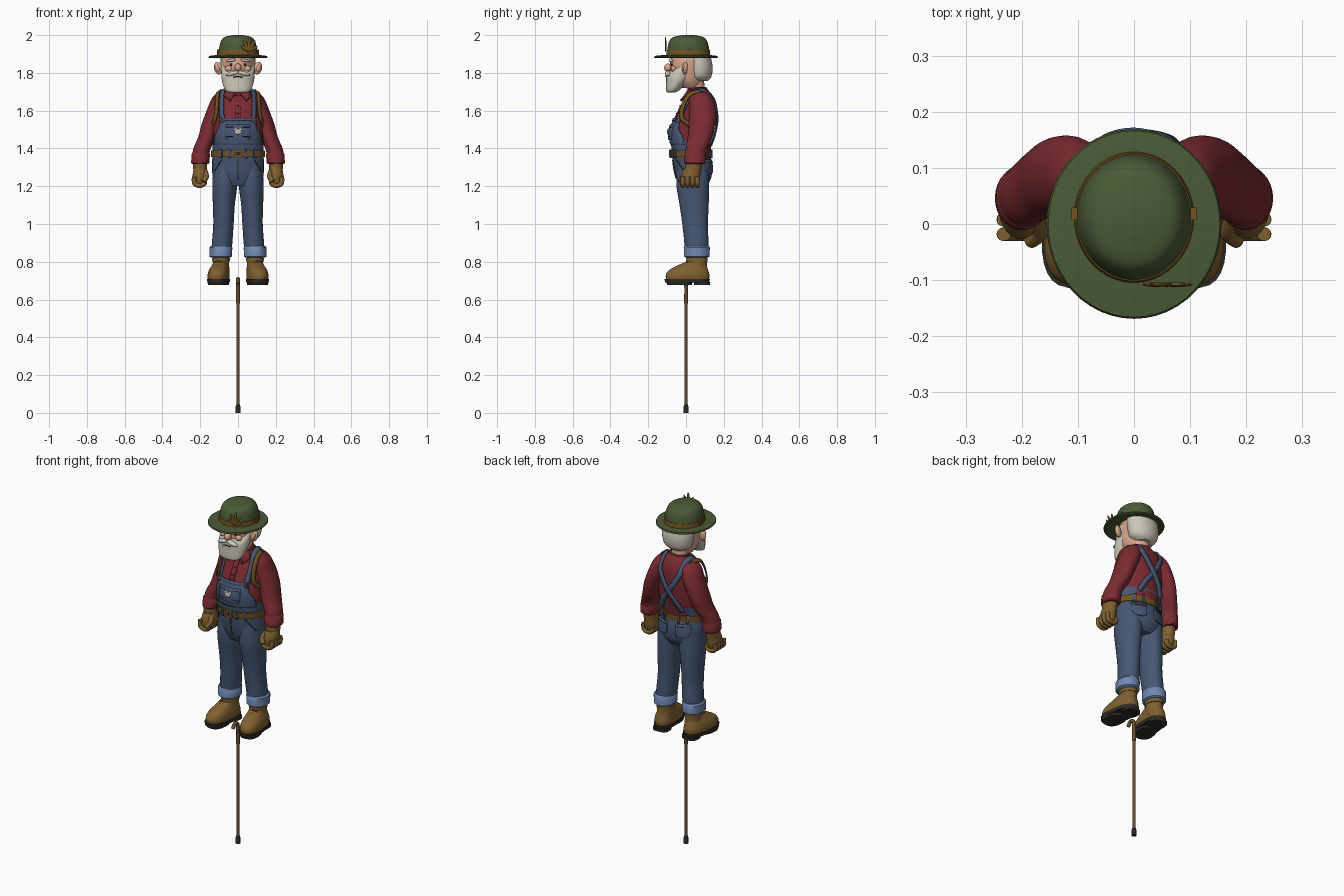
import bpy, bmesh
from math import sin, cos, pi, radians
from mathutils import Vector, Matrix

cube = bpy.data.objects.get("Cube")
if cube:
    bpy.data.objects.remove(cube)


def material(name, code):
    rgb = [int(code[i:i + 2], 16) / 255 for i in (0, 2, 4)]
    col = [c / 12.92 if c < .04 else ((c + .055) / 1.055) ** 2.4 for c in rgb] + [1]
    m = bpy.data.materials.new(name)
    m.use_nodes = True
    m.diffuse_color = col
    m.node_tree.nodes["Principled BSDF"].inputs["Base Color"].default_value = col
    return m


RED = material("red shirt", "7A2A30")
GREEN = material("green felt", "4A5A36")
DENIM = material("denim", "465774")
PALE = material("pale denim", "7088B4")
TAN = material("tan leather", "80602F")
DARK = material("dark rubber", "2E2A24")
SKIN = material("skin", "DDA78C")
HAIR = material("white hair", "CFC8BA")
BROWN = material("brown leather", "74521F")
WOOD = material("wood", "6B4C2C")


def finish(name, bm, mat, thick=0, angle=40):
    bmesh.ops.recalc_face_normals(bm, faces=bm.faces[:])
    me = bpy.data.meshes.new(name)
    bm.to_mesh(me)
    bm.free()
    me.materials.append(mat)
    ob = bpy.data.objects.new(name, me)
    bpy.context.collection.objects.link(ob)
    if thick:
        mod = ob.modifiers.new("thickness", "SOLIDIFY")
        mod.thickness, mod.offset = thick, 0
    bpy.ops.object.select_all(action="DESELECT")
    bpy.context.view_layer.objects.active = ob
    ob.select_set(True)
    bpy.ops.object.shade_smooth_by_angle(angle=radians(angle))
    return ob


def spline(keys, steps=5):
    """Smooth curve through tuples of any length."""
    k = [Vector(v) for v in keys]
    k = [k[0]] + k + [k[-1]]
    out = []
    for a, b, c, d in zip(k, k[1:], k[2:], k[3:]):
        for i in range(steps):
            t = i / steps
            out.append(b + (c - a) * (t / 2) + (2 * a - 5 * b + 4 * c - d) * (t * t / 2)
                       + (3 * b - a - 3 * c + d) * (t ** 3 / 2))
    return out + [k[-1]]


def bridge(bm, rows, closed):
    for a, b in zip(rows, rows[1:]):
        n = len(a)
        for i in range(n if closed else n - 1):
            j = (i + 1) % n
            bm.faces.new((a[i], a[j], b[j], b[i]))


def loft(name, rings, mat, smooth=True, n=28, power=2, side=1, turn=0):
    """Stack of level ellipses given as x, y, z, x radius, y radius."""
    bm = bmesh.new()
    rows = []
    for x, y, z, rx, ry in (spline(rings) if smooth else rings):
        row = []
        for i in range(n):
            c, s = cos(2 * pi * i / n), sin(2 * pi * i / n)
            u, v = [(1 if q > 0 else -1) * abs(q) ** (2 / power) for q in (c, s)]
            row.append(bm.verts.new((side * (x + rx * u), y + ry * v, z)))
        rows.append(row)
    bridge(bm, rows, True)
    bm.faces.new(rows[0])
    bm.faces.new(rows[-1])
    if turn:
        pivot = Vector((side * rings[0][0], .07, 0))
        bmesh.ops.rotate(bm, cent=pivot, verts=bm.verts[:], matrix=Matrix.Rotation(side * turn, 3, "Z"))
    return finish(name, bm, mat)


def blob(name, at, size, mat, rot=(0, 0, 0)):
    bm = bmesh.new()
    bmesh.ops.create_uvsphere(bm, u_segments=20, v_segments=12, radius=1)
    bmesh.ops.scale(bm, vec=size, verts=bm.verts[:])
    ob = finish(name, bm, mat)
    ob.location, ob.rotation_euler = at, rot
    return ob


def box(name, at, size, mat):
    bm = bmesh.new()
    bmesh.ops.create_cube(bm, size=1)
    bmesh.ops.scale(bm, vec=size, verts=bm.verts[:])
    ob = finish(name, bm, mat)
    ob.location = at
    return ob


def tube(name, pts, radius, mat):
    cu = bpy.data.curves.new(name, "CURVE")
    cu.dimensions, cu.bevel_depth, cu.use_fill_caps = "3D", radius, True
    sp = cu.splines.new("POLY")
    path = spline(pts)
    sp.points.add(len(path) - 1)
    for p, q in zip(sp.points, path):
        p.co = (*q, 1)
    cu.materials.append(mat)
    ob = bpy.data.objects.new(name, cu)
    bpy.context.collection.objects.link(ob)


def surface(rings, x, z, facing, off=0):
    """Point on a lofted body; facing -1 is front, 1 is back."""
    rs = sorted(spline(rings), key=lambda r: r[2])
    for a, b in zip(rs, rs[1:]):
        if a[2] <= z <= b[2]:
            r = a.lerp(b, (z - a[2]) / max(b[2] - a[2], 1e-6))
            return Vector((x, r[1] + facing * (r[4] * max(0, 1 - (x / r[3]) ** 2) ** .5 + off), z))


def panel(name, rings, rows, mat, facing=-1, off=.006, thick=.008):
    """Cloth patch on a body from rows of z, x start, x end."""
    bm = bmesh.new()
    grid = [[bm.verts.new(surface(rings, a + (b - a) * i / 12, z, facing, off)) for i in range(13)]
            for z, a, b in spline(rows, 4)]
    bridge(bm, grid, False)
    return finish(name, bm, mat, thick)


def ribbon(name, pts, width, mat, hub, thick=.008):
    """Flat strap whose face points away from the hub."""
    path = spline(pts)
    bm = bmesh.new()
    rows = []
    for i, p in enumerate(path):
        t = path[min(i + 1, len(path) - 1)] - path[max(i - 1, 0)]
        s = t.cross(p - hub).normalized() * width / 2
        rows.append([bm.verts.new(p - s), bm.verts.new(p + s)])
    bridge(bm, rows, False)
    return finish(name, bm, mat, thick)


# Shirt body and overalls
torso = [(0, .03, 1.34, .125, .095), (0, .03, 1.42, .132, .105), (0, .036, 1.5, .132, .113),
         (0, .058, 1.6, .128, .094), (0, .07, 1.66, .118, .074), (0, .072, 1.69, .092, .058),
         (0, .068, 1.72, .052, .042)]
hips = [(0, .035, 1.2, .1, .07), (0, .04, 1.24, .13, .092), (0, .036, 1.3, .138, .102),
        (0, .027, 1.38, .135, .101), (0, .028, 1.44, .138, .111)]
loft("shirt_body", torso, RED)
loft("trouser_seat", hips, DENIM)
panel("bib", torso, [(1.42, -.127, .127), (1.47, -.12, .12), (1.51, -.1, .1), (1.555, -.095, .095)], DENIM)
panel("bib_hem", torso, [(1.545, -.096, .096), (1.56, -.095, .095)], DENIM, off=.01)
panel("bib_pocket", torso, [(1.445, -.055, .055), (1.46, -.065, .065), (1.525, -.065, .065)], DENIM, off=.012)
for a, b in ((-.06, -.025), (.025, .06)):
    panel("pocket_stitch", torso, [(1.512, a, b), (1.516, a, b)], DARK, off=.016, thick=.004)
    panel("lower_stitch", torso, [(1.462, a, b), (1.465, a, b)], DARK, off=.016, thick=.004)
for x, z, r in ((0, 1.488, .019), (-.013, 1.499, .01), (.012, 1.499, .01)):
    blob("white_badge", surface(torso, x, z, -1, .016), (r, .006, r * .75), HAIR)
loft("belt", [(0, .027, 1.355, .142, .108), (0, .027, 1.39, .143, .11)], BROWN, smooth=False)
box("belt_buckle", (0, -.085, 1.372), (.042, .008, .038), TAN)
box("buckle_centre", (0, -.089, 1.372), (.024, .004, .02), DARK)
for x in (-.09, -.045, .045, .09):
    for f in (-1, 1):
        panel("belt_loop", hips, [(1.35, x - .006, x + .006), (1.395, x - .006, x + .006)], DENIM, f, .011)
panel("fly_seam", hips, [(1.24, -.002, .002), (1.34, -.002, .002)], DARK, off=.001, thick=.004)

# Shirt front, collar and buttons
panel("shirt_placket", torso, [(1.55, -.014, .014), (1.68, -.014, .014)], RED, off=.003)
for z in (1.585, 1.625):
    blob("shirt_button", surface(torso, 0, z, -1, .008), (.005, .003, .005), DARK)
loft("collar_band", [(0, .066, 1.685, .066, .055), (0, .058, 1.725, .056, .05)], RED, smooth=False)

# Neck, head, hair and face
loft("neck", [(0, .06, 1.68, .045, .04), (0, .045, 1.78, .05, .05)], SKIN)
loft("head", [(0, .025, 1.72, .05, .05), (0, .012, 1.76, .075, .08), (0, .012, 1.82, .085, .095),
              (0, .018, 1.87, .088, .1), (0, .02, 1.92, .075, .085)], SKIN)
loft("hair", [(0, .075, 1.757, .05, .04), (0, .074, 1.78, .08, .06), (0, .074, 1.83, .092, .067),
              (0, .066, 1.89, .093, .064)], HAIR)
loft("beard", [(0, -.078, 1.697, .045, .022), (0, -.07, 1.708, .068, .035), (0, -.045, 1.755, .084, .06),
               (0, -.028, 1.795, .088, .072), (0, -.008, 1.835, .09, .045), (0, .005, 1.87, .09, .03)], HAIR)
blob("nose", (0, -.095, 1.828), (.018, .021, .021), SKIN)
tube("mouth", [(-.025, -.103, 1.776), (0, -.107, 1.782), (.025, -.103, 1.776)], .003, DARK)
for s in (-1, 1):
    blob("moustache", (s * .028, -.095, 1.797), (.036, .017, .012), HAIR, (0, s * .25, 0))
    blob("eye", (s * .036, -.074, 1.843), (.008, .005, .008), DARK)
    blob("eyebrow", (s * .038, -.08, 1.866), (.026, .011, .008), HAIR, (0, s * .2, s * .25))
    blob("cheek", (s * .05, -.066, 1.822), (.02, .014, .016), SKIN)
    blob("ear", (s * .105, -.005, 1.825), (.023, .013, .034), SKIN, (0, s * .3, s * .3))
    blob("ear_hollow", (s * .109, -.014, 1.826), (.011, .008, .02), SKIN, (0, s * .3, s * .3))

# Hat
loft("hat_brim", [(0, 0, 1.884, .09, .1), (0, 0, 1.878, .15, .163), (0, 0, 1.883, .156, .169),
                  (0, 0, 1.89, .153, .166), (0, .005, 1.896, .1, .112)], GREEN, smooth=False, n=48)
loft("hat_crown", [(0, .012, 1.885, .105, .115), (0, .012, 1.93, .1, .11), (0, .012, 1.968, .09, .1),
                   (0, .012, 1.99, .07, .078), (0, .012, 2, .025, .03)], GREEN, n=40)
loft("hat_band", [(0, .012, 1.893, .107, .117), (0, .012, 1.92, .104, .114)], BROWN, smooth=False, n=40)
for s in (-1, 1):
    box("band_loop", (s * .106, .018, 1.907), (.01, .022, .034), BROWN)
for a, l in ((-1.0, .026), (-.45, .034), (.1, .042), (.6, .036), (1.15, .03)):
    blob("hat_leaf", (.055 + sin(a) * l * .8, -.108, 1.918 + cos(a) * l * .8), (.009, .004, l), BROWN, (0, a, 0))

# Arms, gloves, shoulder straps, legs and boots
for s in (-1, 1):
    p = "left_" if s > 0 else "right_"
    bm = bmesh.new()
    tip = [(s * .004, .012, 1.705), (s * .055, .03, 1.716), (s * .076, .005, 1.68), (s * .042, -.028, 1.652)]
    bm.faces.new([bm.verts.new(v) for v in tip])
    finish(p + "collar_flap", bm, RED, .01)
    loft(p + "sleeve", [(.075, .075, 1.7, .03, .035), (.087, .078, 1.665, .052, .062), (.113, .087, 1.6, .053, .07),
                        (.141, .085, 1.53, .051, .069), (.163, .074, 1.46, .048, .065),
                        (.19, .055, 1.4, .046, .057), (.2, .048, 1.35, .044, .054)], RED, side=s)
    loft(p + "sleeve_cuff", [(.2, .046, 1.318, .043, .05), (.2, .046, 1.324, .048, .057),
                             (.197, .048, 1.37, .049, .058), (.196, .05, 1.378, .044, .053)], RED, False, side=s)
    loft(p + "glove_cuff", [(.2, .035, 1.265, .036, .042), (.201, .04, 1.325, .037, .046)], TAN, False, side=s)
    loft(p + "glove_palm", [(.202, .02, 1.2, .025, .035), (.202, .022, 1.225, .036, .048),
                            (.201, .026, 1.26, .039, .05), (.2, .032, 1.295, .035, .043)], TAN, side=s)
    for i in range(4):
        y = -.018 + .026 * i
        tube(p + "finger", [(s * .232, y, 1.25), (s * .23, y, 1.215), (s * .205, y, 1.203),
                            (s * .178, y, 1.213), (s * .176, y, 1.235)], .0125, TAN)
    tube(p + "thumb", [(s * .175, .01, 1.28), (s * .168, -.016, 1.25), (s * .185, -.03, 1.225)], .014, TAN)

    hub = Vector((0, .06, 1.56))
    front = [surface(torso, s * x, z, -1, .009) for x, z in ((.083, 1.54), (.087, 1.59), (.088, 1.64))]
    top = [Vector((s * .083, .03, 1.694)), Vector((s * .076, .075, 1.712)), Vector((s * .07, .115, 1.694))]
    back = [surface(torso, s * x, z, 1, .009 + (s > 0) * .005)
            for x, z in ((.065, 1.65), (.035, 1.59), (0, 1.535), (-.04, 1.48), (-.07, 1.42))]
    ribbon(p + "overall_strap", front + top + back, .03, DENIM, hub)
    box(p + "strap_buckle", surface(torso, s * .084, 1.548, -1, .014), (.03, .008, .026), DENIM)
    blob(p + "strap_button", surface(torso, s * .084, 1.548, -1, .019), (.008, .004, .008), BROWN)
    ribbon(p + "shoulder_strap", [(s * .098, .075, 1.704), (s * .108, .025, 1.69), (s * .112, -.008, 1.645),
                                  (s * .116, -.024, 1.59), (s * .124, -.016, 1.55), (s * .135, .03, 1.52)],
           .024, BROWN, hub)

    loft(p + "trouser_leg", [(.068, .038, 1.32, .06, .085), (.07, .036, 1.21, .066, .087),
                             (.075, .043, 1.1, .058, .077), (.077, .048, 1, .054, .068),
                             (.084, .055, .9, .054, .064), (.09, .056, .83, .053, .062)], DENIM, side=s)
    loft(p + "trouser_cuff", [(.092, .057, .822, .052, .06), (.092, .057, .828, .06, .068),
                              (.091, .057, .876, .061, .069), (.09, .057, .884, .054, .063)], PALE, False, side=s)
    panel(p + "back_pocket", hips, [(1.265, s * .05, s * .075), (1.28, s * .03, s * .1), (1.34, s * .027, s * .105)],
          DENIM, 1, .003)
    panel(p + "back_pocket_seam", hips, [(1.326, s * .03, s * .102), (1.329, s * .03, s * .102)],
          DARK, 1, .008, .004)
    panel(p + "front_pocket_seam", hips, [(1.28, s * .122, s * .125), (1.34, s * .085, s * .09)],
          DARK, -1, .001, .004)
    loft(p + "boot_shaft", [(.09, .058, .73, .046, .058), (.09, .058, .79, .043, .052),
                            (.09, .058, .835, .044, .054)], TAN, side=s)
    loft(p + "boot_collar", [(.09, .058, .8, .046, .056), (.09, .058, .82, .047, .057)], TAN, False, side=s)
    loft(p + "boot_foot", [(.095, .008, .7, .054, .114), (.095, .008, .73, .056, .116), (.094, .013, .755, .051, .105),
                           (.092, .03, .778, .042, .08), (.09, .05, .8, .036, .05)], TAN, power=2.4, side=s, turn=.12)
    loft(p + "boot_sole", [(.095, .006, .69, .056, .118), (.095, .006, .71, .059, .121)], DARK, False,
         power=2.5, side=s, turn=.12)
    loft(p + "boot_heel", [(.095, .085, .676, .046, .042), (.095, .085, .692, .046, .042)], DARK, False,
         power=3, side=s, turn=.12)
    loft(p + "boot_tread", [(.095, -.035, .678, .05, .065), (.095, -.035, .692, .053, .07)], DARK, False,
         power=2.5, side=s, turn=.12)
    for i in range(3):
        y, z = -.025 + .016 * i, .778 + .011 * i
        tube(p + "boot_lace", [(s * .08, y, z - .004), (s * .102, y - .004, z + .002), (s * .124, y, z - .004)],
             .004, BROWN)

# Walking stick
tube("stick_shaft", [(0, 0, .02), (0, 0, .35), (0, 0, .69)], .008, WOOD)
tube("stick_handle", [(0, 0, .58), (0, 0, .68), (0, -.012, .706), (0, -.032, .708), (0, -.048, .685)], .01, WOOD)
loft("stick_tip", [(0, 0, 0, .013, .013), (0, 0, .035, .012, .012), (0, 0, .045, .009, .009)], DARK, False)
